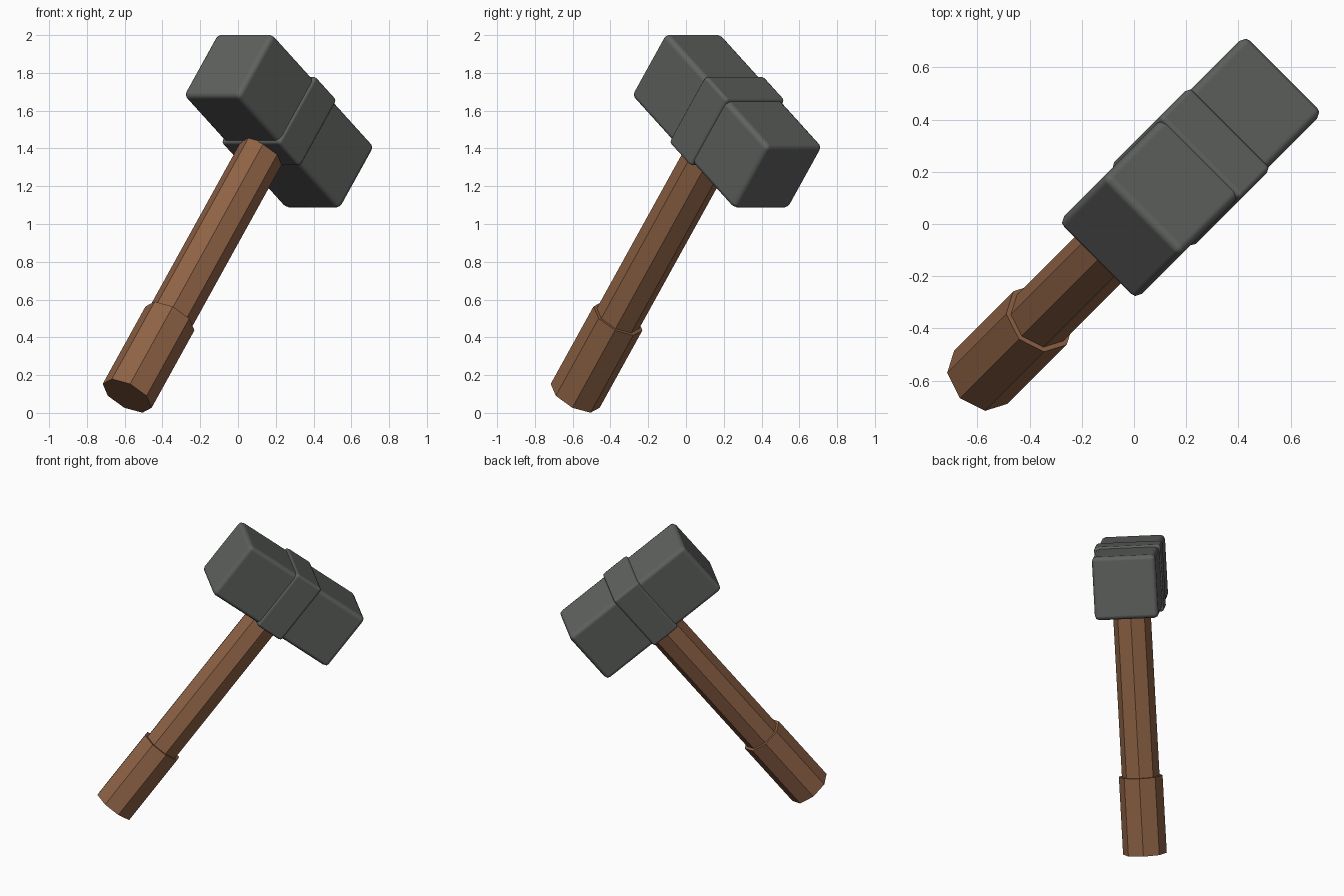
import bpy, bmesh, math
from mathutils import Matrix, Vector

if "Cube" in bpy.data.objects:
    bpy.data.objects.remove(bpy.data.objects["Cube"])

# Tilted hammer frame: local z runs up the handle, local x along the head
TILT = math.radians(52)
c, s, d = math.cos(TILT), math.sin(TILT), math.sqrt(0.5)
up = Vector((c * d, c * d, s))
along = Vector((s * d, s * d, -c))
side = up.cross(along)
FRAME = Matrix.Translation((0.217, 0.217, 1.545)) @ Matrix((along, side, up)).transposed().to_4x4()


def material(name, rgb):
    m = bpy.data.materials.new(name)
    m.diffuse_color = (*rgb, 1)
    m.use_nodes = True
    m.node_tree.nodes["Principled BSDF"].inputs["Base Color"].default_value = m.diffuse_color
    return m


stone = material("dark grey stone", (0.115, 0.122, 0.115))
wood = material("brown wood", (0.270, 0.122, 0.060))


def add_object(name, bm, mat):
    bm.transform(FRAME)
    mesh = bpy.data.meshes.new(name)
    bm.to_mesh(mesh)
    bm.free()
    mesh.materials.append(mat)
    ob = bpy.data.objects.new(name, mesh)
    bpy.context.collection.objects.link(ob)
    return ob


def rounded_block(name, size, radius):
    bm = bmesh.new()
    bmesh.ops.create_cube(bm, size=1, matrix=Matrix.Diagonal((*size, 1)))
    ob = add_object(name, bm, stone)
    for p in ob.data.polygons:
        p.use_smooth = True
    bev = ob.modifiers.new("rounded edges", 'BEVEL')
    bev.width, bev.segments, bev.harden_normals = radius, 2, True


def octagon_rod(name, radius, z0, z1):
    bm = bmesh.new()
    bmesh.ops.create_cone(bm, cap_ends=True, segments=8, radius1=radius, radius2=radius,
                          depth=z1 - z0, matrix=Matrix.Translation((0, 0, (z0 + z1) / 2)))
    add_object(name, bm, wood)


# Head with a raised band round its middle
rounded_block("head", (0.98, 0.422, 0.424), 0.03)
rounded_block("head_band", (0.21, 0.442, 0.45), 0.02)

# Handle and thicker grip
octagon_rod("handle", 0.125, -1.40, 0.0)
octagon_rod("grip", 0.145, -1.846, -1.326)
